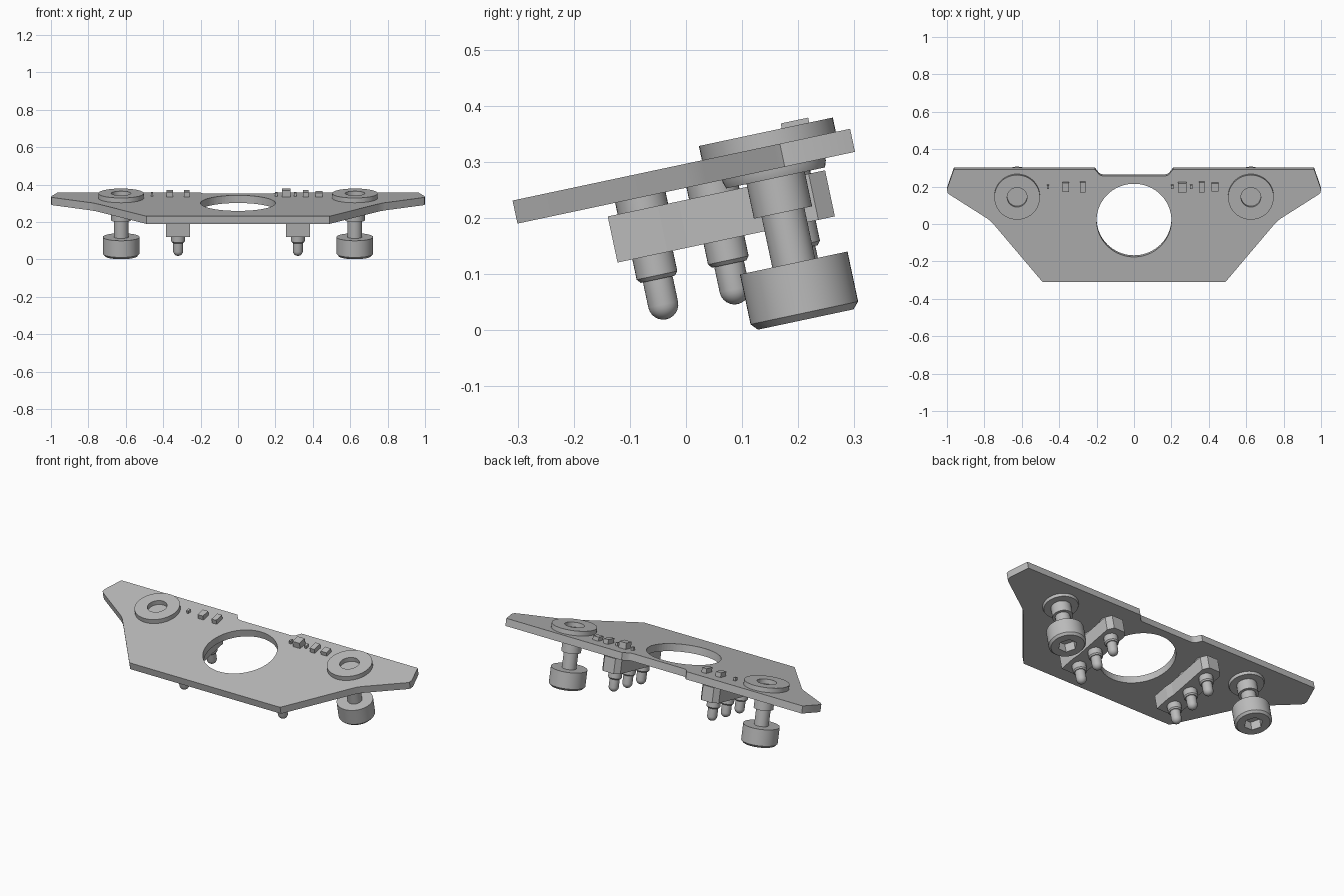
import bpy, bmesh, math
from mathutils import Matrix, Vector

if "Cube" in bpy.data.objects:
    bpy.data.objects.remove(bpy.data.objects["Cube"])

# The whole assembly leans back; local z = 0 is the top face of the plate
TILT = Matrix.Translation((0, 0, 0.297)) @ Matrix.Rotation(math.radians(12), 4, 'X')

grey = bpy.data.materials.new("neutral grey")
grey.use_nodes = True
grey.diffuse_color = (0.5, 0.5, 0.5, 1)
grey.node_tree.nodes["Principled BSDF"].inputs["Base Color"].default_value = (0.5, 0.5, 0.5, 1)


def add(name, bm, place=(0, 0, 0), smooth=True):
    bmesh.ops.recalc_face_normals(bm, faces=bm.faces)
    mesh = bpy.data.meshes.new(name)
    bm.to_mesh(mesh)
    bm.free()
    mesh.materials.append(grey)
    obj = bpy.data.objects.new(name, mesh)
    bpy.context.collection.objects.link(obj)
    obj.matrix_world = TILT @ Matrix.Translation(place)
    if smooth:
        shade(obj)
    return obj


def shade(obj):
    bpy.ops.object.select_all(action='DESELECT')
    obj.select_set(True)
    bpy.context.view_layer.objects.active = obj
    bpy.ops.object.shade_smooth_by_angle(angle=math.radians(30))


def prism(points, low, high):
    """Extrude a closed outline between two heights."""
    bm = bmesh.new()
    face = bm.faces.new([bm.verts.new((x, y, low)) for x, y in points])
    top = bmesh.ops.extrude_face_region(bm, geom=[face])["geom"]
    bmesh.ops.translate(bm, vec=(0, 0, high - low),
                        verts=[v for v in top if isinstance(v, bmesh.types.BMVert)])
    return bm


def lathe(profile, steps=48):
    """Spin a radius/height profile round the local z axis."""
    bm = bmesh.new()
    verts = [bm.verts.new((r, 0, z)) for r, z in profile]
    edges = [bm.edges.new(pair) for pair in zip(verts, verts[1:])]
    bmesh.ops.spin(bm, geom=verts + edges, axis=(0, 0, 1), cent=(0, 0, 0),
                   angle=math.tau, steps=steps)
    bmesh.ops.remove_doubles(bm, verts=bm.verts, dist=1e-4)
    return bm


def ring(radius, sides, cx=0, cy=0):
    return [(cx + radius * math.cos(math.tau * i / sides),
             cy + radius * math.sin(math.tau * i / sides)) for i in range(sides)]


def cut(obj, bm, place=(0, 0, 0)):
    """Subtract a solid and discard the cutter."""
    cutter = add("cutter", bm, place, smooth=False)
    cutter.hide_render = True
    mod = obj.modifiers.new("cut", 'BOOLEAN')
    mod.object = cutter
    mod.operation = 'DIFFERENCE'
    mod.solver = 'EXACT'
    bpy.ops.object.select_all(action='DESELECT')
    obj.select_set(True)
    bpy.context.view_layer.objects.active = obj
    bpy.ops.object.modifier_apply(modifier=mod.name)
    bpy.data.objects.remove(cutter)
    shade(obj)


# Plate: winged outline with a shallow notch in the back and a round opening
half = [(0.49, -0.316), (0.75, -0.002), (0.765, 0.014), (0.785, 0.03),
        (0.985, 0.16), (0.997, 0.171), (1.0, 0.19), (0.963, 0.299),
        (0.209, 0.299), (0.2, 0.288), (0.188, 0.272), (0.178, 0.265), (0.164, 0.262)]
outline = half + [(-x, y) for x, y in reversed(half)]
plate = add("plate", prism(outline, -0.042, 0))
cut(plate, prism(ring(0.2, 72, 0, 0.02), -0.1, 0.1))

# Captive screw: top washer, lower flange, collar, shank and socket head
screw = [(0, -0.03), (0.053, -0.03), (0.053, 0.026), (0.122, 0.026),
         (0.122, 0), (0.094, 0), (0.094, -0.046), (0.09, -0.058),
         (0.053, -0.058), (0.053, -0.121), (0.039, -0.121),
         (0.039, -0.213), (0.098, -0.213), (0.098, -0.304),
         (0.087, -0.316), (0, -0.316)]

# Contact pin: upper collar, barrel, plunger with a round tip
pin = [(0, -0.042), (0.046, -0.042), (0.046, -0.07), (0.037, -0.07),
       (0.037, -0.184), (0.031, -0.191), (0.027, -0.191)]
pin += [(0.027 * math.cos(a), -0.237 - 0.027 * math.sin(a))
        for a in (i * math.pi / 12 for i in range(6))] + [(0, -0.264)]

# Connector body, slightly stepped in width, with clipped back corners
side = [(0.064, -0.156), (0.064, -0.065), (0.058, -0.027),
        (0.058, 0.21), (0.035, 0.24)]
body = side + [(-x, y) for x, y in reversed(side)]

for label, sx in (("left", 1), ("right", -1)):
    fastener = add(label + "_screw", lathe(screw), (sx * 0.625, 0.151, 0))
    cut(fastener, prism(ring(0.05, 6), -0.4, -0.265), (sx * 0.625, 0.151, 0))
    add(label + "_connector_body", prism(body, -0.147, -0.063), (sx * 0.32, 0, 0), False)
    for i, place in enumerate(("front", "middle", "back")):
        add(f"{label}_{place}_pin", lathe(pin, 32), (sx * 0.32, -0.092 + 0.13 * i, 0))

# Small surface components: x, width, depth, height
chips = [(-0.46, 0.012, 0.02, 0.018), (-0.365, 0.034, 0.05, 0.026),
         (-0.275, 0.03, 0.055, 0.026), (0.205, 0.012, 0.02, 0.018),
         (0.258, 0.046, 0.05, 0.035), (0.306, 0.012, 0.022, 0.018),
         (0.363, 0.03, 0.056, 0.026), (0.433, 0.038, 0.044, 0.022)]
for i, (x, w, d, h) in enumerate(chips):
    bm = bmesh.new()
    bmesh.ops.create_cube(bm, size=1)
    bmesh.ops.scale(bm, vec=Vector((w, d, h)), verts=bm.verts)
    add(f"chip_{i + 1}", bm, (x, 0.205, h / 2), False)
